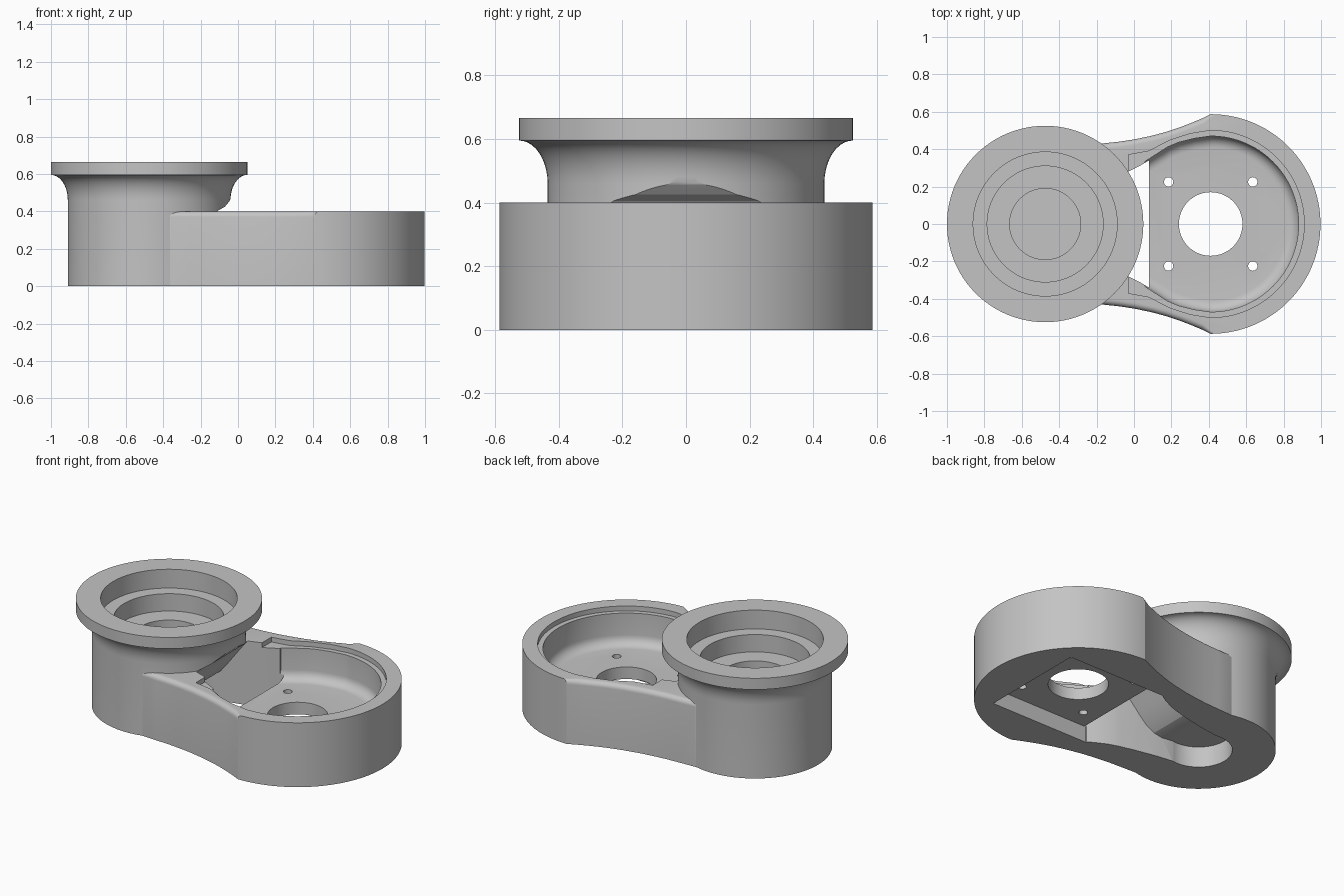
import bpy, bmesh, math
from mathutils import Vector

cube = bpy.data.objects.get("Cube")
if cube:
    bpy.data.objects.remove(cube)

TOWER_X, MOTOR_X = -0.475, 0.41
RIM_R, TOWER_R, HEIGHT = 0.587, 0.435, 0.4

grey = bpy.data.materials.new("satin grey")
grey.use_nodes = True
COLOUR = (0.55, 0.55, 0.55, 1)
grey.diffuse_color = COLOUR
grey.node_tree.nodes["Principled BSDF"].inputs["Base Color"].default_value = COLOUR


def finish(name, bm):
    bmesh.ops.recalc_face_normals(bm, faces=bm.faces)
    mesh = bpy.data.meshes.new(name)
    bm.to_mesh(mesh)
    bm.free()
    mesh.materials.append(grey)
    ob = bpy.data.objects.new(name, mesh)
    bpy.context.collection.objects.link(ob)
    return ob


def prism(name, points, depth, bevel=0, rule=None, segments=6):
    """Extrude a closed outline by a vector, then round the edges picked by rule."""
    bm = bmesh.new()
    face = bm.faces.new([bm.verts.new(p) for p in points])
    top = bmesh.ops.extrude_face_region(bm, geom=[face])["geom"]
    bmesh.ops.translate(bm, vec=depth,
                        verts=[v for v in top if isinstance(v, bmesh.types.BMVert)])
    bmesh.ops.recalc_face_normals(bm, faces=bm.faces)
    if bevel:
        edges = [e for e in bm.edges if rule(*[v.co for v in e.verts])]
        bmesh.ops.bevel(bm, geom=edges, offset=bevel, segments=segments,
                        profile=0.5, affect="EDGES")
    return finish(name, bm)


def plan(name, outline, z0, z1, **kw):
    return prism(name, [(x, y, z0) for x, y in outline], (0, 0, z1 - z0), **kw)


def lathe(name, x, profile, steps=96):
    """Spin an (r, z) profile that starts and ends on the axis."""
    bm = bmesh.new()
    verts = [bm.verts.new((x + r, 0, z)) for r, z in profile]
    edges = [bm.edges.new(pair) for pair in zip(verts, verts[1:])]
    bmesh.ops.spin(bm, geom=verts + edges, cent=(x, 0, 0), axis=(0, 0, 1),
                   angle=math.tau, steps=steps)
    bmesh.ops.remove_doubles(bm, verts=bm.verts, dist=1e-5)
    return finish(name, bm)


def hole(name, x, y, r, z0, z1, steps=48):
    ring = [(x + r * math.cos(math.tau * i / steps),
             y + r * math.sin(math.tau * i / steps)) for i in range(steps)]
    return plan(name, ring, z0, z1)


def arc(x, r, start, end, steps):
    angles = [math.radians(start + (end - start) * i / steps) for i in range(steps + 1)]
    return [(x + r * math.cos(a), r * math.sin(a)) for a in angles]


def mirrored(half):
    """Close an outline by mirroring its +y half (listed from right to left)."""
    return half + [(x, -y) for x, y in reversed(half) if abs(y) > 1e-6]


def combine(target, other, operation):
    mod = target.modifiers.new("combine", "BOOLEAN")
    mod.operation, mod.solver, mod.object = operation, "EXACT", other
    bpy.context.view_layer.objects.active = target
    bpy.ops.object.modifier_apply(modifier=mod.name)
    bpy.data.objects.remove(other)


# Base: round motor end with waisted sides running into the tower
sides = [(0.36, 0.563), (0.3, 0.538), (0.24, 0.515), (0.18, 0.495), (0.1, 0.473),
         (0, 0.452), (-0.08, 0.44), (-0.165, 0.431), (-0.26, 0.426), (-0.36, 0.422)]
base = mirrored(arc(MOTOR_X, RIM_R, 0, 90, 40) + sides + [(TOWER_X, 0.38)])


def waist_edge(a, b):
    return (min(a.z, b.z) > HEIGHT - 0.01 and min(a.x, b.x) > -0.4
            and max(a.x, b.x) < MOTOR_X + 0.001 and a.y * b.y > 0.1)


housing = plan("arm_housing", base, 0, HEIGHT, bevel=0.03, rule=waist_edge)

# Flanged tower with a flared neck
neck = [(TOWER_R + 0.09 * (1 - math.cos(t)), 0.46 + 0.135 * math.sin(t))
        for t in [math.pi / 2 * i / 10 for i in range(11)]]
tower = lathe("tower", TOWER_X,
              [(0, 0), (TOWER_R, 0)] + neck + [(0.525, 0.665), (0, 0.665)])
combine(housing, tower, "UNION")

# Stepped bearing bore
bore = lathe("bore", TOWER_X, [(0, 0.25), (0.19, 0.25), (0.19, 0.44), (0.31, 0.44),
                               (0.31, 0.548), (0.385, 0.548), (0.385, 0.8), (0, 0.8)])
combine(housing, bore, "DIFFERENCE")

# Motor pocket with a rounded floor edge
LEFT = 0.06
pocket = mirrored(arc(MOTOR_X, 0.47, 0, 90, 32)
                  + [(0.32, 0.457), (0.24, 0.437), (0.18, 0.412), (0.13, 0.38), (LEFT, 0.335)])


def floor_edge(a, b):
    return max(a.z, b.z) < 0.18 and max(a.x, b.x) > LEFT + 0.001


combine(housing, plan("pocket", pocket, 0.175, 0.5, bevel=0.06, rule=floor_edge),
        "DIFFERENCE")

# Shallow lid ledge around the pocket
ledge = mirrored(arc(MOTOR_X, 0.5, 0, 90, 32)
                 + [(0.3, 0.483), (0.19, 0.447), (0.08, 0.39), (-0.03, 0.37)])
combine(housing, plan("ledge", ledge, 0.37, 0.45), "DIFFERENCE")

# Slot under the tower, its ceiling sweeping up to the pocket
slot = plan("slot", mirrored([(0.08, 0.34), (0.03, 0.31), (-0.04, 0.275), (-0.1, 0.255),
                              (-0.2, 0.23), (-0.32, 0.205)]
                             + arc(TOWER_X, 0.19, 80, 180, 24)), -0.1, 0.6)
ceiling = [(-0.8, -0.2), (-0.8, 0.13), (-0.37, 0.13), (-0.32, 0.145), (-0.27, 0.185),
           (-0.22, 0.25), (-0.17, 0.32), (-0.13, 0.375), (-0.105, 0.405), (-0.07, 0.425),
           (-0.045, 0.455), (-0.035, 0.48), (0.2, 0.48), (0.2, -0.2)]
combine(slot, prism("ceiling", [(x, -0.6, z) for x, z in ceiling], (0, 1.2, 0)), "INTERSECT")
combine(housing, slot, "DIFFERENCE")

# Square motor seat underneath, shaft hole and screw holes
seat = [(0.07, -0.34), (0.75, -0.34), (0.75, 0.34), (0.07, 0.34)]
combine(housing, plan("motor_seat", seat, -0.1, 0.1), "DIFFERENCE")
combine(housing, hole("shaft_hole", MOTOR_X, 0, 0.17, -0.1, 0.3, 64), "DIFFERENCE")
for sx in (-1, 1):
    for sy in (-1, 1):
        combine(housing, hole("screw_hole", MOTOR_X + sx * 0.225, sy * 0.225,
                              0.025, -0.1, 0.3, 20), "DIFFERENCE")

# Smooth shading with crisp edges
bpy.ops.object.select_all(action="DESELECT")
housing.select_set(True)
bpy.context.view_layer.objects.active = housing
bpy.ops.object.shade_smooth_by_angle(angle=math.radians(20))
